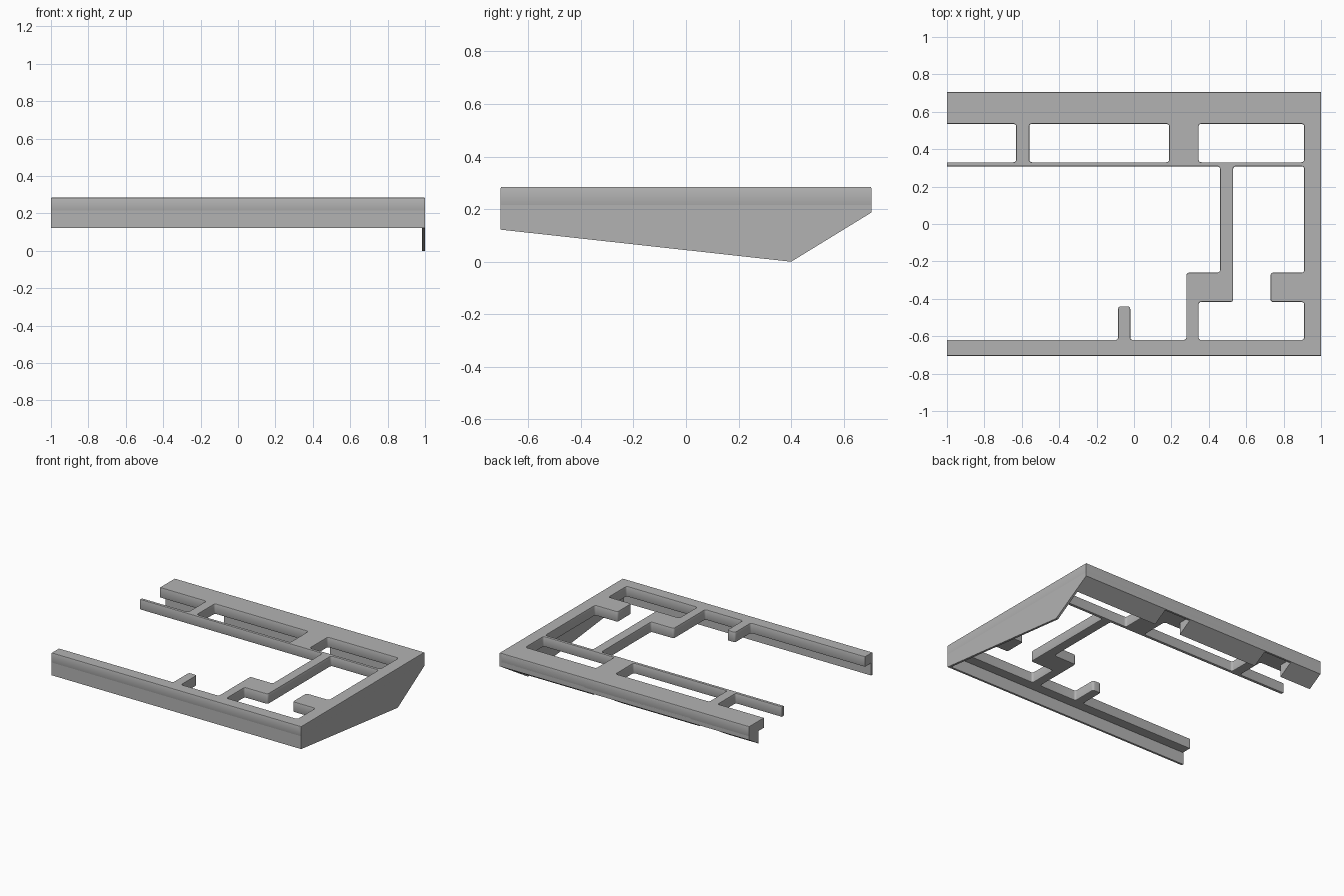
import bpy, bmesh
from mathutils import Vector

if "Cube" in bpy.data.objects:
    bpy.data.objects.remove(bpy.data.objects["Cube"], do_unlink=True)

TOP, UNDER = 0.285, 0.21      # frame plate top and underside
EDGE = 0.005                  # small edge rounding
BACK = 0.705

grey = bpy.data.materials.new("plain_grey")
grey.use_nodes = True
grey.diffuse_color = (0.45, 0.45, 0.45, 1)
grey.node_tree.nodes["Principled BSDF"].inputs["Base Color"].default_value = grey.diffuse_color


def finish(obj):
    bpy.ops.object.select_all(action="DESELECT")
    obj.select_set(True)
    bpy.context.view_layer.objects.active = obj
    if obj.type == "CURVE":
        bpy.ops.object.convert(target="MESH")
        obj = bpy.context.object
    obj.data.materials.clear()
    obj.data.materials.append(grey)
    bpy.ops.object.shade_smooth_by_angle()
    return obj


def rounded(points, radius=0.016, steps=4):
    """Round the corners of a loop, leaving the outer rim corners sharp."""
    out = []
    for i, p in enumerate(points):
        b = Vector(p)
        if abs(b.x) > 0.99:
            out.append(b)
            continue
        a = b + (Vector(points[i - 1]) - b).normalized() * radius
        c = b + (Vector(points[(i + 1) % len(points)]) - b).normalized() * radius
        for k in range(steps + 1):
            t = k / steps
            out.append(a * (1 - t) ** 2 + b * 2 * t * (1 - t) + c * t ** 2)
    return out


def rect(x0, x1, y0, y1):
    return [(x0, y0), (x1, y0), (x1, y1), (x0, y1)]


def plate(name, loops):
    """Flat plate with holes, made from filled outlines."""
    curve = bpy.data.curves.new(name, "CURVE")
    curve.dimensions = "2D"
    curve.fill_mode = "BOTH"
    curve.extrude = (TOP - UNDER) / 2 - EDGE
    curve.bevel_depth = EDGE
    curve.bevel_resolution = 1
    curve.offset = -EDGE
    for loop in loops:
        pts = rounded(loop)
        s = curve.splines.new("POLY")
        s.points.add(len(pts) - 1)
        for sp, p in zip(s.points, pts):
            sp.co = (p.x, p.y, 0, 1)
        s.use_cyclic_u = True
    obj = bpy.data.objects.new(name, curve)
    obj.location.z = (TOP + UNDER) / 2
    bpy.context.collection.objects.link(obj)
    return finish(obj)


def prism(name, profile, x0, x1):
    """Extrude a (y, z) profile along x."""
    bm = bmesh.new()
    face = bm.faces.new([bm.verts.new((x0, y, z)) for y, z in profile])
    ext = bmesh.ops.extrude_face_region(bm, geom=[face])
    verts = [v for v in ext["geom"] if isinstance(v, bmesh.types.BMVert)]
    bmesh.ops.translate(bm, verts=verts, vec=(x1 - x0, 0, 0))
    bmesh.ops.recalc_face_normals(bm, faces=bm.faces)
    mesh = bpy.data.meshes.new(name)
    bm.to_mesh(mesh)
    bm.free()
    obj = bpy.data.objects.new(name, mesh)
    bpy.context.collection.objects.link(obj)
    return finish(obj)


# Frame plate: open on one end, with branches, tab and stub
outline = [(1, BACK), (-1, BACK), (-1, 0.535), (-0.63, 0.535), (-0.63, 0.33),
           (-1, 0.33), (-1, 0.308), (0.46, 0.308), (0.46, -0.26), (0.28, -0.26),
           (0.28, -0.62), (-0.02, -0.62), (-0.02, -0.44), (-0.085, -0.44),
           (-0.085, -0.62), (-1, -0.62), (-1, -BACK), (1, -BACK)]
branch_hole = [(0.53, 0.308), (0.91, 0.308), (0.91, -0.26), (0.73, -0.26),
               (0.73, -0.417), (0.91, -0.417), (0.91, -0.62), (0.345, -0.62),
               (0.345, -0.417), (0.53, -0.417)]
plate("frame_plate", [outline, branch_hole,
                      rect(0.345, 0.91, 0.33, 0.535),
                      rect(-0.56, 0.188, 0.33, 0.535)])

# Outer skirts, tucked just under the rounded top edge
LIP = TOP - EDGE
prism("side_wall", [(-BACK, LIP), (BACK, LIP), (BACK, 0.187), (0.4, 0), (-BACK, 0.122)],
      0.984, 1)
prism("front_wall", [(-BACK, LIP), (-0.69, LIP), (-0.69, 0.122), (-BACK, 0.122)], -1, 1)
prism("back_wall", [(BACK, LIP), (0.69, LIP), (0.69, 0.187), (BACK, 0.187)], -1, 1)

# Sloped wedge under the back rail, interrupted by two notches
wedge = [(BACK, 0.22), (0.597, 0.22), (0.597, 0.121), (BACK, 0.187)]
for i, (x0, x1) in enumerate([(-1, -0.75), (-0.53, 0.11), (0.32, 0.99)]):
    prism(f"back_wedge_{i + 1}", wedge, x0, x1)
